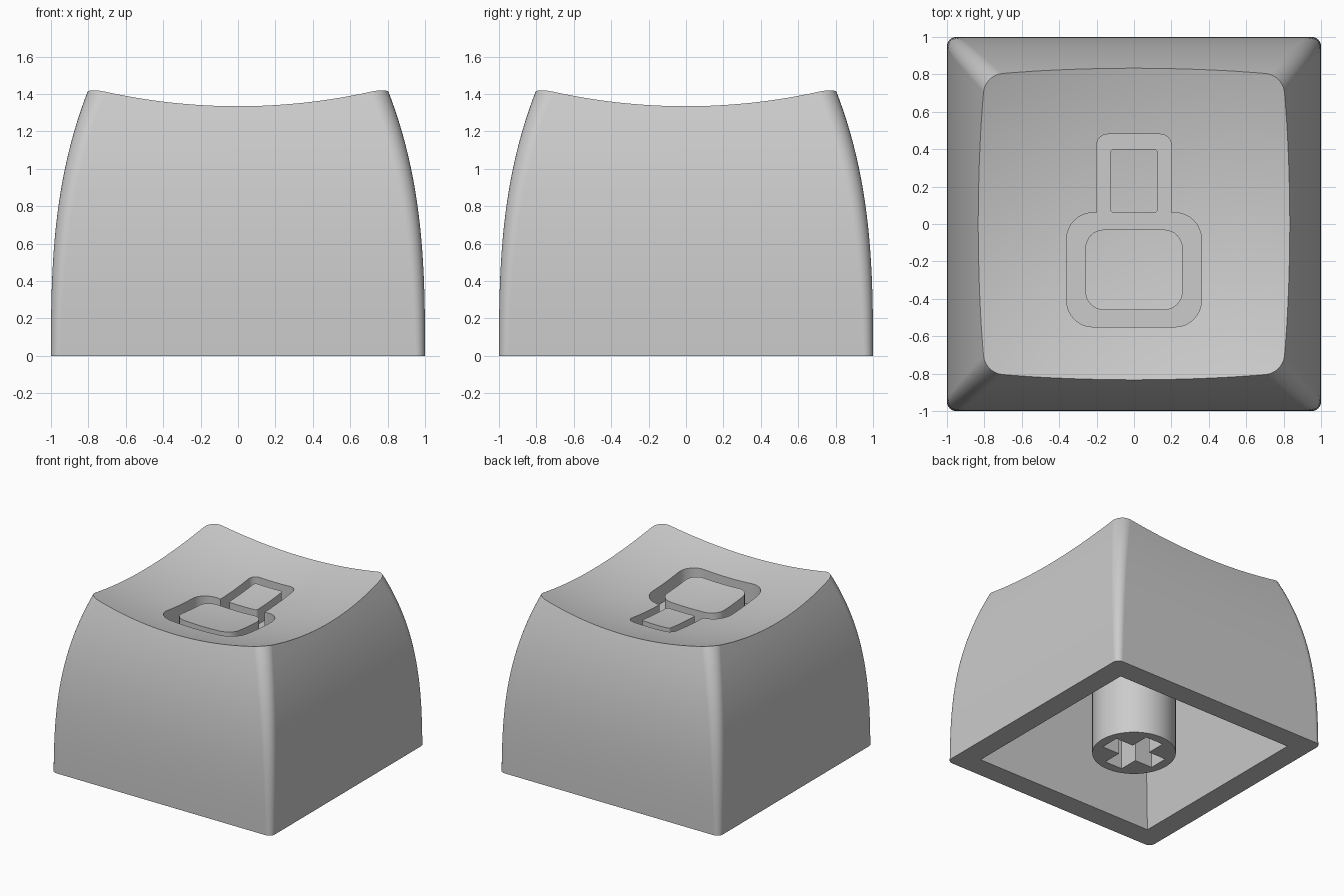
import bpy, math
from mathutils import Vector

cube = bpy.data.objects.get("Cube")
if cube:
    bpy.data.objects.remove(cube, do_unlink=True)

grey = bpy.data.materials.new("matte grey")
grey.use_nodes = True
grey.diffuse_color = (0.6, 0.6, 0.6, 1)
grey.node_tree.nodes["Principled BSDF"].inputs["Base Color"].default_value = (0.6, 0.6, 0.6, 1)


def rounded(corners, steps=8):
    """Outline of a right-angled polygon; each corner is (x, y, radius)."""
    out = []
    for i, (x, y, r) in enumerate(corners):
        p = Vector((x, y))
        if r == 0:
            out.append(p)
            continue
        a = (Vector(corners[i - 1][:2]) - p).normalized()
        b = (Vector(corners[(i + 1) % len(corners)][:2]) - p).normalized()
        c = p + (a + b) * r
        for k in range(steps + 1):
            t = math.pi / 2 * k / steps
            out.append(c - b * r * math.cos(t) - a * r * math.sin(t))
    return out


def box(x, y0, y1, r):
    return rounded([(-x, y0, r), (x, y0, r), (x, y1, r), (-x, y1, r)])


def loft(name, rings):
    """Closed solid through (height, outline) rings."""
    n = len(rings[0][1])
    verts = [(p.x, p.y, z) for z, ring in rings for p in ring]
    faces = [(k * n + i, k * n + (i + 1) % n, (k + 1) * n + (i + 1) % n, (k + 1) * n + i)
             for k in range(len(rings) - 1) for i in range(n)]
    faces += [tuple(reversed(range(n))), tuple(range(len(verts) - n, len(verts)))]
    mesh = bpy.data.meshes.new(name)
    mesh.from_pydata(verts, [], faces)
    obj = bpy.data.objects.new(name, mesh)
    bpy.context.collection.objects.link(obj)
    return obj


def prism(name, outline, z0, z1):
    return loft(name, [(z0, outline), (z1, outline)])


def activate(obj):
    bpy.ops.object.select_all(action="DESELECT")
    obj.select_set(True)
    bpy.context.view_layer.objects.active = obj


def cut(obj, cutter):
    cutter.hide_render = True
    mod = obj.modifiers.new("cut", "BOOLEAN")
    mod.operation, mod.solver, mod.object = "DIFFERENCE", "EXACT", cutter
    activate(obj)
    bpy.ops.object.modifier_apply(modifier=mod.name)
    bpy.data.objects.remove(cutter, do_unlink=True)


def finish(obj):
    obj.data.materials.clear()
    obj.data.materials.append(grey)
    activate(obj)
    bpy.ops.object.shade_smooth_by_angle(angle=math.radians(30))
    mod = obj.modifiers.new("even shading", "WEIGHTED_NORMAL")
    mod.keep_sharp = True


# Outer shell: square sections curving inwards towards the top
rings = []
for k in range(25):
    z = 1.5 * k / 24
    half = 1 - 0.0745 * z ** 2.8
    rings.append((z, box(half, -half, half, 0.05 + 0.035 * z)))
shell = loft("keycap_shell", rings)

# Hollow underside
cut(shell, loft("cavity_cutter", [(z, box(h, -h, h, 0)) for z, h in
                                  ((-0.1, 0.83), (0, 0.82), (1.0, 0.71))]))

# Spherical dish in the top
bpy.ops.mesh.primitive_uv_sphere_add(segments=128, ring_count=128, radius=3.1,
                                     location=(0, 0, 1.22 + 3.1))
cut(shell, bpy.context.object)

# Engraved padlock groove around two raised islands
half_lock = [(0.36, -0.55, 0.14), (0.36, 0.06, 0.14), (0.2, 0.06, 0), (0.2, 0.48, 0.06)]
lock = half_lock + [(-x, y, r) for x, y, r in reversed(half_lock)]
groove = prism("groove_cutter", rounded(lock), 1.1, 1.6)
cut(groove, prism("body_island", box(0.26, -0.46, -0.03, 0.1), 1.0, 1.7))
cut(groove, prism("shackle_island", box(0.127, 0.06, 0.4, 0.02), 1.0, 1.7))
cut(shell, groove)
finish(shell)

# Stem with a cross-shaped socket
circle = [Vector((0.315 * math.cos(a), 0.315 * math.sin(a)))
          for a in (2 * math.pi * i / 64 for i in range(64))]
stem = prism("stem", circle, 0, 1.05)
w, l = 0.08, 0.24
cross = [(w, -l), (w, -w), (l, -w), (l, w), (w, w), (w, l),
         (-w, l), (-w, w), (-l, w), (-l, -w), (-w, -w), (-w, -l)]
cut(stem, prism("socket_cutter", [Vector(p) for p in cross], -0.1, 0.42))
finish(stem)
